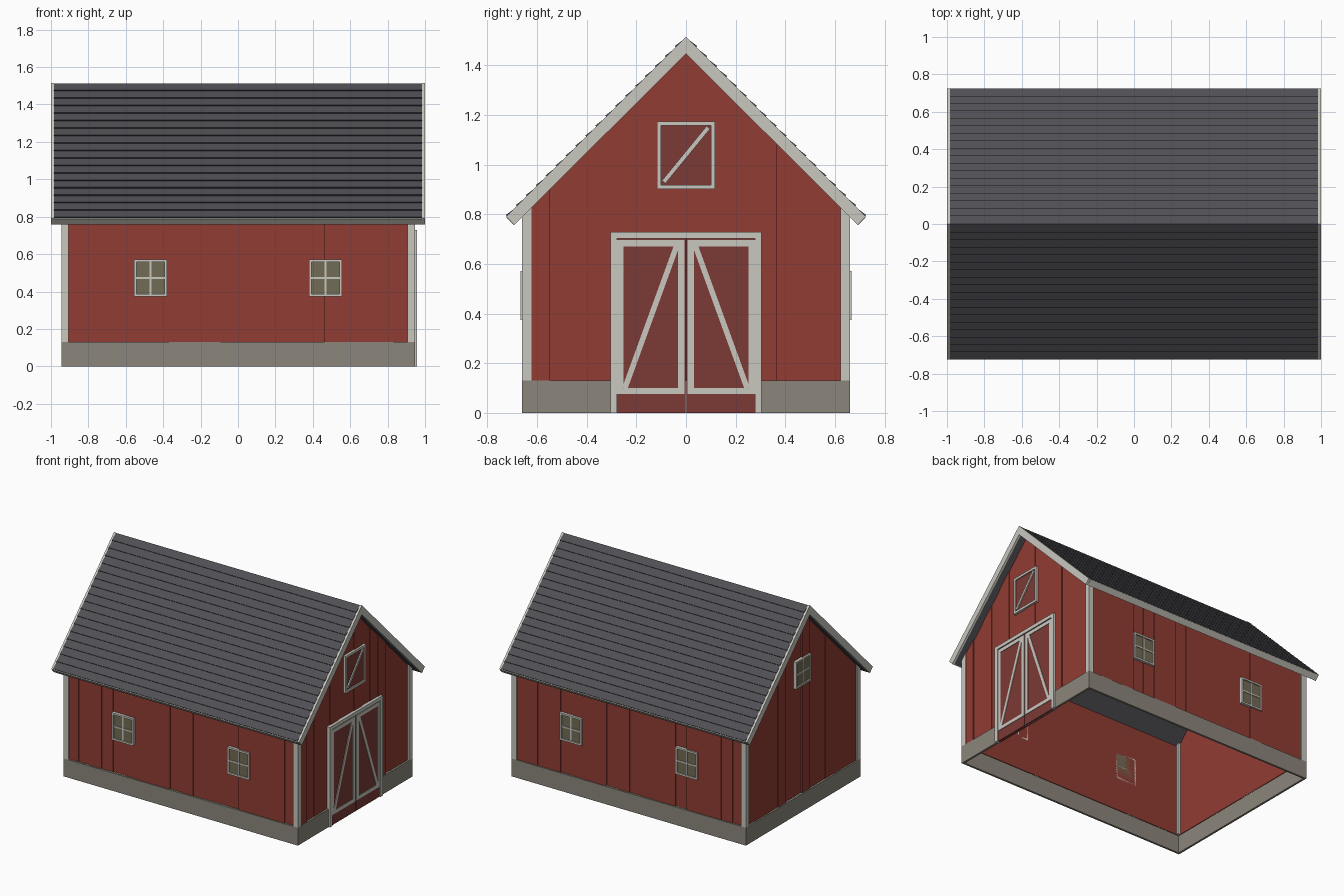
import bpy, bmesh, random
from mathutils import Vector

if "Cube" in bpy.data.objects:
    bpy.data.objects.remove(bpy.data.objects["Cube"])

random.seed(4)


def material(name, rgb):
    m = bpy.data.materials.new(name)
    m.diffuse_color = (*rgb, 1)
    m.use_nodes = True
    m.node_tree.nodes["Principled BSDF"].inputs["Base Color"].default_value = m.diffuse_color
    return m


RED = material("red_boards", (0.28, 0.045, 0.033))
DOOR = material("dark_red", (0.20, 0.042, 0.036))
WHITE = material("off_white", (0.58, 0.57, 0.52))
STONE = material("stone", (0.26, 0.24, 0.20))
SLATE = material("slate", (0.08, 0.08, 0.09))
GLASS = material("glass", (0.17, 0.15, 0.09))


def part(name, mat, axis, prisms):
    """Object from prisms (profile, a, b): profile is (y,z) for axis x, (x,z) for axis y."""
    bm = bmesh.new()
    for pts, a, b in prisms:
        co = (lambda p, d: (d, p[0], p[1])) if axis == "x" else (lambda p, d: (p[0], d, p[1]))
        lo = [bm.verts.new(co(p, a)) for p in pts]
        hi = [bm.verts.new(co(p, b)) for p in pts]
        bm.faces.new(lo)
        bm.faces.new(hi)
        for i in range(len(pts)):
            j = (i + 1) % len(pts)
            bm.faces.new((lo[i], lo[j], hi[j], hi[i]))
    bmesh.ops.recalc_face_normals(bm, faces=bm.faces)
    me = bpy.data.meshes.new(name)
    bm.to_mesh(me)
    bm.free()
    me.materials.append(mat)
    ob = bpy.data.objects.new(name, me)
    bpy.context.collection.objects.link(ob)
    return ob


def rect(u0, u1, z0, z1):
    return [(u0, z0), (u1, z0), (u1, z1), (u0, z1)]


def frame(u0, u1, z0, z1, w):
    return [rect(u0, u0 + w, z0, z1), rect(u1 - w, u1, z0, z1),
            rect(u0 + w, u1 - w, z0, z0 + w), rect(u0 + w, u1 - w, z1 - w, z1)]


def bar(p, q, w):
    p, q = Vector(p), Vector(q)
    n = (q - p).orthogonal().normalized() * w / 2
    return [p - n, q - n, q + n, p + n]


def layer(profiles, a, b):
    return [(p, a, b) for p in profiles]


X, Y, BASE = 0.925, 0.64, 0.13      # wall shell half sizes, foundation height
TOP, UNDER = 1.512, 1.45            # roof ridge, above and below
EAVE = 0.72

# Foundation ring, open underneath
part("foundation_sides", STONE, "y",
     [(rect(-0.945, 0.945, 0, BASE), s * 0.645, s * 0.66) for s in (-1, 1)])
part("foundation_ends", STONE, "x",
     [(rect(-0.645, 0.645, 0, BASE), s * 0.93, s * 0.945) for s in (-1, 1)])

# Hollow wall shell, open at floor and roof
shell = part("wall_shell", RED, "x",
             [([(-Y, BASE), (Y, BASE), (Y, UNDER - Y), (0, UNDER), (-Y, UNDER - Y)], -X, X)])
bm = bmesh.new()
bm.from_mesh(shell.data)
bmesh.ops.delete(bm, geom=[f for f in bm.faces if abs(f.normal.z) > 0.1], context="FACES")
bm.to_mesh(shell.data)
bm.free()

# Vertical boards of uneven depth
for s, side in ((-1, "front"), (1, "back")):
    n, boards = 20, []
    for i in range(n):
        u0, u1 = -X + 2 * X * i / n, -X + 2 * X * (i + 1) / n
        boards.append((rect(u0, u1, BASE, UNDER - Y), s * Y, s * (Y + random.uniform(0.003, 0.015))))
    part(side + "_boards", RED, "y", boards)
for s, side in ((-1, "left"), (1, "right")):
    n, boards = 14, []
    for i in range(n):
        u0, u1 = -Y + 2 * Y * i / n, -Y + 2 * Y * (i + 1) / n
        prof = [(u0, BASE), (u1, BASE), (u1, UNDER + 0.005 - abs(u1)), (u0, UNDER + 0.005 - abs(u0))]
        boards.append((prof, s * X, s * (X + random.uniform(0.003, 0.015))))
    part(side + "_boards", RED, "x", boards)

# Corner posts, tops cut to the roof slope
part("corner_posts", WHITE, "x",
     [([(t * 0.622, BASE), (t * 0.66, BASE), (t * 0.66, UNDER - 0.655), (t * 0.622, UNDER - 0.617)],
       s * 0.905, s * 0.945) for s in (-1, 1) for t in (-1, 1)])

# Roof slopes with stepped shingle courses
COURSES, STEP = 18, 0.0055
c = EAVE / COURSES
thick = (TOP - UNDER) / 2
for t, side in ((-1, "front"), (1, "back")):
    prof = []
    for i in range(COURSES):
        y0, y1 = i * c, (i + 1) * c
        prof += [(t * y0, TOP - y0), (t * (y1 + STEP), TOP - y1 + STEP)]
    prof += [(t * EAVE, TOP - EAVE), (t * (EAVE - thick), TOP - EAVE - thick), (0, UNDER)]
    part(side + "_roof", SLATE, "x", [(prof, -0.985, 0.985)])
    # Eave board
    e = 0.004
    part(side + "_eave_board", WHITE, "x",
         [([(t * EAVE, TOP - EAVE), (t * (EAVE + e), TOP - EAVE - e),
            (t * (EAVE + e - thick), TOP - EAVE - e - thick),
            (t * (EAVE - thick), TOP - EAVE - thick)], -0.985, 0.985)])
    # Gable edge boards
    g = [(0, TOP + 0.003), (t * 0.724, TOP + 0.003 - 0.724),
         (t * 0.692, TOP - 0.721 - 0.034), (0, UNDER - 0.003)]
    part(side + "_gable_boards", WHITE, "x", [(g, s * 0.985, s * 1.0) for s in (-1, 1)])


# Four-pane windows
def window(name, axis, sign, wall, u, z):
    w, h = 0.088, 0.099
    bars = frame(u - w, u + w, z - h, z + h, 0.013)
    cross = [rect(u - 0.005, u + 0.005, z - h + 0.013, z + h - 0.013)]
    cross += [rect(a, b, z - 0.005, z + 0.005) for a, b in ((u - w + 0.013, u - 0.005), (u + 0.005, u + w - 0.013))]
    part(name + "_frame", WHITE, axis, layer(bars, sign * wall, sign * (wall + 0.026))
         + layer(cross, sign * wall, sign * (wall + 0.022)))
    part(name + "_glass", GLASS, axis, [(rect(u - w + 0.01, u + w - 0.01, z - h + 0.01, z + h - 0.01),
                                         sign * wall, sign * (wall + 0.017))])


for s, side in ((-1, "front"), (1, "back")):
    for u, end in ((-0.467, "left"), (0.467, "right")):
        window(f"{side}_{end}_window", "y", s, Y, u, 0.473)
window("gable_window", "x", -1, X, 0, 1.02)

# Hay loft hatch
part("loft_hatch", DOOR, "x", [(rect(-0.11, 0.11, 0.91, 1.165), X, 0.943)])
part("loft_hatch_trim", WHITE, "x",
     layer(frame(-0.117, 0.117, 0.902, 1.174, 0.017) + [bar((-0.09, 0.93), (0.09, 1.15), 0.018)], X, 0.951))

# Double doors with braced trim, and their surround
for t, side in ((-1, "left"), (1, "right")):
    u0, u1 = sorted((t * 0.003, t * 0.278))
    part(side + "_door", DOOR, "x", [(rect(u0, u1, 0, 0.703), X, 0.948)])
    u0, u1 = sorted((t * 0.007, t * 0.277))
    trim = frame(u0, u1, 0.076, 0.696, 0.025) + [bar((t * 0.246, 0.10), (t * 0.038, 0.672), 0.022)]
    part(side + "_door_trim", WHITE, "x", layer(trim, 0.94, 0.952))
part("door_surround", WHITE, "x",
     layer([rect(-0.305, -0.278, 0, 0.703), rect(0.278, 0.305, 0, 0.703),
            rect(-0.305, 0.305, 0.703, 0.729)], X, 0.956))
